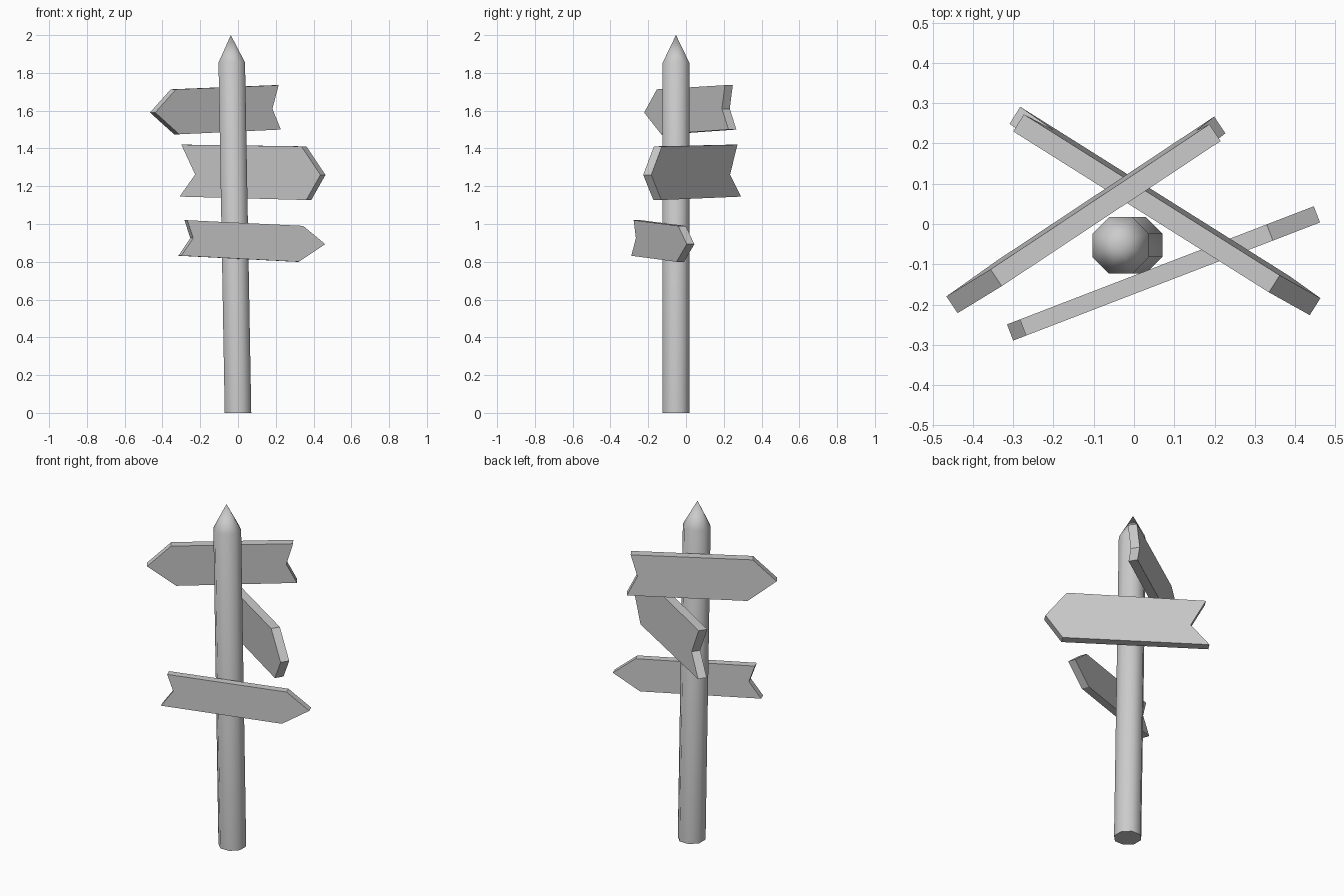
import bpy, bmesh, math
from mathutils import Vector

cube = bpy.data.objects.get("Cube")
if cube:
    bpy.data.objects.remove(cube, do_unlink=True)

wood = bpy.data.materials.new("light_grey")
wood.use_nodes = True
wood.diffuse_color = (0.6, 0.6, 0.6, 1)
wood.node_tree.nodes["Principled BSDF"].inputs["Base Color"].default_value = (0.6, 0.6, 0.6, 1)


def finish(name, bm):
    bmesh.ops.recalc_face_normals(bm, faces=bm.faces)
    mesh = bpy.data.meshes.new(name)
    bm.to_mesh(mesh)
    bm.free()
    mesh.materials.append(wood)
    obj = bpy.data.objects.new(name, mesh)
    bpy.context.collection.objects.link(obj)
    return obj


# Leaning eight-sided post with a pointed top
def make_post(sides=8, radius=0.076, y=-0.053):
    bm = bmesh.new()
    rings = []
    for x, z in ((0.0, 0.0), (-0.033, 1.855)):
        ring = []
        for i in range(sides):
            a = math.tau * (i + 0.5) / sides
            ring.append(bm.verts.new((x + radius * math.cos(a), y + radius * math.sin(a), z)))
        rings.append(ring)
    low, high = rings
    tip = bm.verts.new((-0.038, y, 2.0))
    bm.faces.new(low)
    for i in range(sides):
        j = (i + 1) % sides
        bm.faces.new((low[i], low[j], high[j], high[i]))
        bm.faces.new((high[i], high[j], tip))
    post = finish("post", bm)
    bpy.ops.object.select_all(action='DESELECT')
    post.select_set(True)
    bpy.context.view_layer.objects.active = post
    bpy.ops.object.shade_smooth_by_angle(angle=math.radians(50))


# Arrow board: front outline (x, z) laid on a turned plane, then thickened backwards
def make_sign(name, outline, slope, y0, thick, lean):
    bm = bmesh.new()
    top = max(z for x, z in outline)
    back = Vector((-slope, 1, 0)).normalized()
    verts = [bm.verts.new(Vector((x, y0 + slope * x, z)) + back * lean * (top - z))
             for x, z in outline]
    face = bm.faces.new(verts)
    solid = bmesh.ops.extrude_face_region(bm, geom=[face], use_keep_orig=True)
    moved = [g for g in solid["geom"] if isinstance(g, bmesh.types.BMVert)]
    bmesh.ops.translate(bm, verts=moved, vec=back * thick)
    finish(name, bm)


make_post()
# Outlines run: tail top, notch, tail bottom, lower shoulder, point, upper shoulder
make_sign("upper_sign",
          [(0.215, 1.735), (0.185, 1.61), (0.232, 1.5), (-0.305, 1.475), (-0.435, 1.59), (-0.328, 1.713)],
          0.665, 0.063, 0.05, 0.04)
make_sign("middle_sign",
          [(-0.3, 1.42), (-0.23, 1.262), (-0.315, 1.145), (0.355, 1.127), (0.433, 1.26), (0.335, 1.411)],
          -0.63, 0.041, 0.05, 0.04)
make_sign("lower_sign",
          [(-0.268, 1.02), (-0.237, 0.925), (-0.3, 0.832), (0.322, 0.8), (0.462, 0.893), (0.345, 0.99)],
          0.385, -0.174, 0.043, 0.0)
